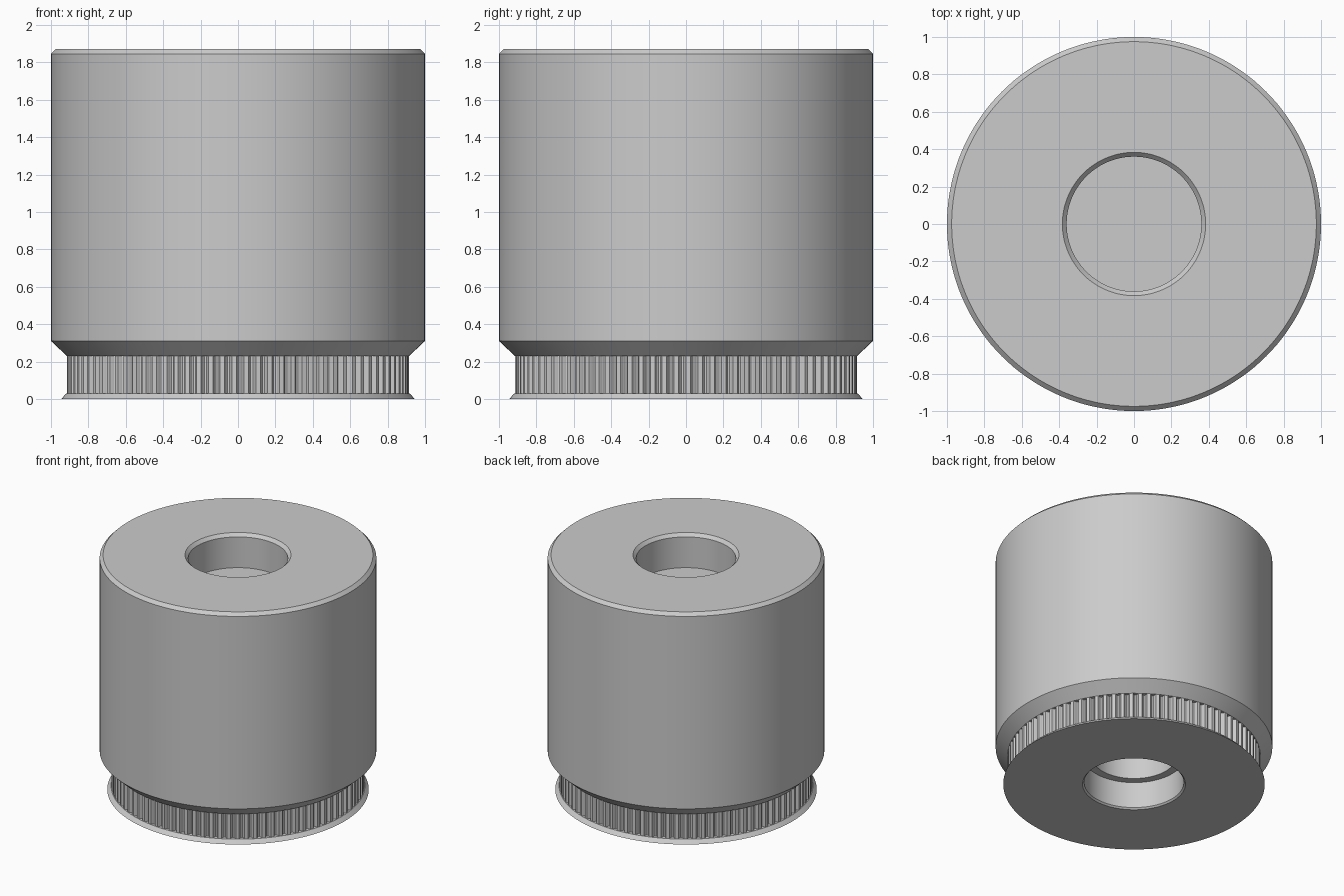
import bpy, math

cube = bpy.data.objects.get("Cube")
if cube:
    bpy.data.objects.remove(cube, do_unlink=True)

SEGMENTS = 144
TEETH = 90
ROOT, TIP = 0.888, 0.915        # tooth radii
BELT_LOW, BELT_HIGH = 0.03, 0.23
TOP = 1.87
BORE = 0.36

grey = bpy.data.materials.new("plain_grey")
grey.use_nodes = True
grey.diffuse_color = (0.6, 0.6, 0.6, 1)
grey.node_tree.nodes["Principled BSDF"].inputs["Base Color"].default_value = (0.6, 0.6, 0.6, 1)


def make_object(name, verts, faces):
    mesh = bpy.data.meshes.new(name)
    mesh.from_pydata(verts, [], faces)
    mesh.materials.append(grey)
    obj = bpy.data.objects.new(name, mesh)
    bpy.context.collection.objects.link(obj)
    bpy.ops.object.select_all(action="DESELECT")
    obj.select_set(True)
    bpy.context.view_layer.objects.active = obj
    bpy.ops.object.shade_smooth_by_angle(angle=math.radians(25))
    return obj


def lathe(name, profile):
    """Revolve (radius, height) points; a point on the axis becomes one vertex."""
    verts, rings, faces = [], [], []
    for r, z in profile:
        count = SEGMENTS if r > 0 else 1
        start = len(verts)
        for i in range(count):
            a = math.tau * i / SEGMENTS
            verts.append((r * math.cos(a), r * math.sin(a), z))
        rings.append([start + i % count for i in range(SEGMENTS)])
    for low, high in zip(rings, rings[1:]):
        for i in range(SEGMENTS):
            j = (i + 1) % SEGMENTS
            faces.append(list(dict.fromkeys((low[i], low[j], high[j], high[i]))))
    return make_object(name, verts, faces)


# Main drum with chamfered rims and the blind upper pocket
lathe("drum", [
    (ROOT, BELT_HIGH), (TIP, BELT_HIGH), (1, 0.31), (1, TOP - 0.025),
    (0.975, TOP), (0.383, TOP), (BORE, TOP - 0.025), (BORE, 1.6), (0, 1.6),
])

# Lower flange with the stepped bore rising into the drum
lathe("lower_flange", [
    (0, 1.57), (0.3, 1.57), (0.3, 0.22), (BORE, 0.22), (BORE, 0.012),
    (0.372, 0), (0.945, 0), (0.918, BELT_LOW), (ROOT, BELT_LOW),
])

# Toothed belt track: rounded grooves between flat-topped teeth
tooth = [(0.0, TIP), (0.38, TIP), (0.46, 0.905), (0.52, 0.893),
         (0.6, ROOT), (0.78, ROOT), (0.86, 0.893), (0.92, 0.905)]
outline = []
for t in range(TEETH):
    for step, r in tooth:
        a = math.tau * (t + step) / TEETH
        outline.append((r * math.cos(a), r * math.sin(a)))
n = len(outline)
track_verts = [(x, y, z) for z in (BELT_LOW, BELT_HIGH) for x, y in outline]
track_faces = [(i, (i + 1) % n, n + (i + 1) % n, n + i) for i in range(n)]
make_object("toothed_track", track_verts, track_faces)
